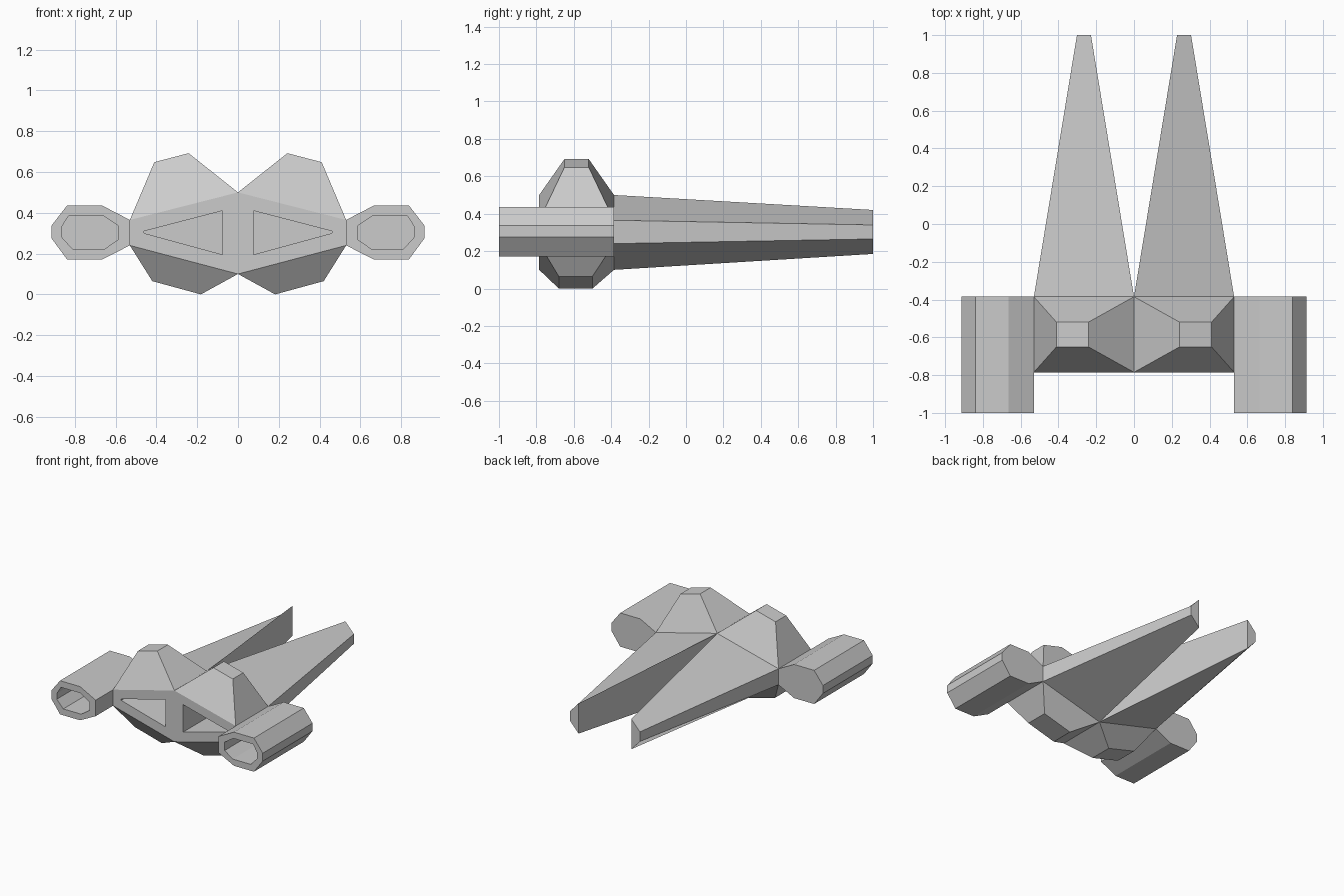
import bpy

if "Cube" in bpy.data.objects:
    bpy.data.objects.remove(bpy.data.objects["Cube"])

FRONT, REAR, NOSE = -0.785, -0.385, -1.0


def section(points, y):
    """Place an x-z outline at depth y."""
    return [(x, y, z) for x, z in points]


def loft(name, rings, cap_start=False, cap_end=False):
    """Skin matching rings with quads and mirror the part across x = 0."""
    n = len(rings[0])
    verts = [p for ring in rings for p in ring]
    faces = []
    for r in range(len(rings) - 1):
        a, b = r * n, (r + 1) * n
        for i in range(n):
            j = (i + 1) % n
            faces.append((a + i, a + j, b + j, b + i))
    if cap_start:
        faces.append(tuple(reversed(range(n))))
    if cap_end:
        faces.append(tuple(range(len(verts) - n, len(verts))))
    mesh = bpy.data.meshes.new(name)
    mesh.from_pydata(verts, [], faces)
    mesh.update()
    obj = bpy.data.objects.new(name, mesh)
    bpy.context.collection.objects.link(obj)
    mirror = obj.modifiers.new("Mirror", 'MIRROR')
    mirror.merge_threshold = 0.0005
    return obj


# Hull outline (right half) and its recessed front opening
hull = [(0, 0.50), (0.53, 0.365), (0.53, 0.24), (0, 0.10)]
opening = [(0.075, 0.41), (0.46, 0.31), (0.46, 0.30), (0.075, 0.195)]
loft("hull_front", [section(opening, FRONT + 0.35), section(opening, FRONT),
                    section(hull, FRONT)], cap_start=True)

# Long tapering rear fins
tip = [(0.228, 0.42), (0.302, 0.34), (0.302, 0.265), (0.228, 0.185)]
loft("rear_fins", [section(hull, REAR), section(tip, 1.0)], cap_end=True)

# Raised humps on the top of the hull
loft("top_humps", [
    [(0, FRONT, 0.50), (0.53, FRONT, 0.365), (0.53, REAR, 0.365), (0, REAR, 0.50)],
    [(0.242, -0.65, 0.692), (0.41, -0.65, 0.648), (0.41, -0.52, 0.648), (0.242, -0.52, 0.692)],
], cap_end=True)

# Lower humps under the hull
loft("belly_humps", [
    [(0, REAR, 0.10), (0.53, REAR, 0.24), (0.53, FRONT, 0.24), (0, FRONT, 0.10)],
    [(0.182, -0.50, 0.0), (0.42, -0.50, 0.065), (0.42, -0.68, 0.065), (0.182, -0.68, 0.0)],
], cap_end=True)

# Eight-sided side engines with hollow fronts
shell = [(0.53, 0.365), (0.665, 0.435), (0.838, 0.435), (0.914, 0.337),
         (0.914, 0.275), (0.838, 0.172), (0.665, 0.172), (0.53, 0.24)]
bore = [(0.585, 0.335), (0.66, 0.385), (0.83, 0.385), (0.866, 0.328),
        (0.866, 0.283), (0.81, 0.222), (0.655, 0.222), (0.585, 0.27)]
loft("side_engines", [section(bore, NOSE + 0.3), section(bore, NOSE),
                      section(shell, NOSE), section(shell, REAR)],
     cap_start=True, cap_end=True)
